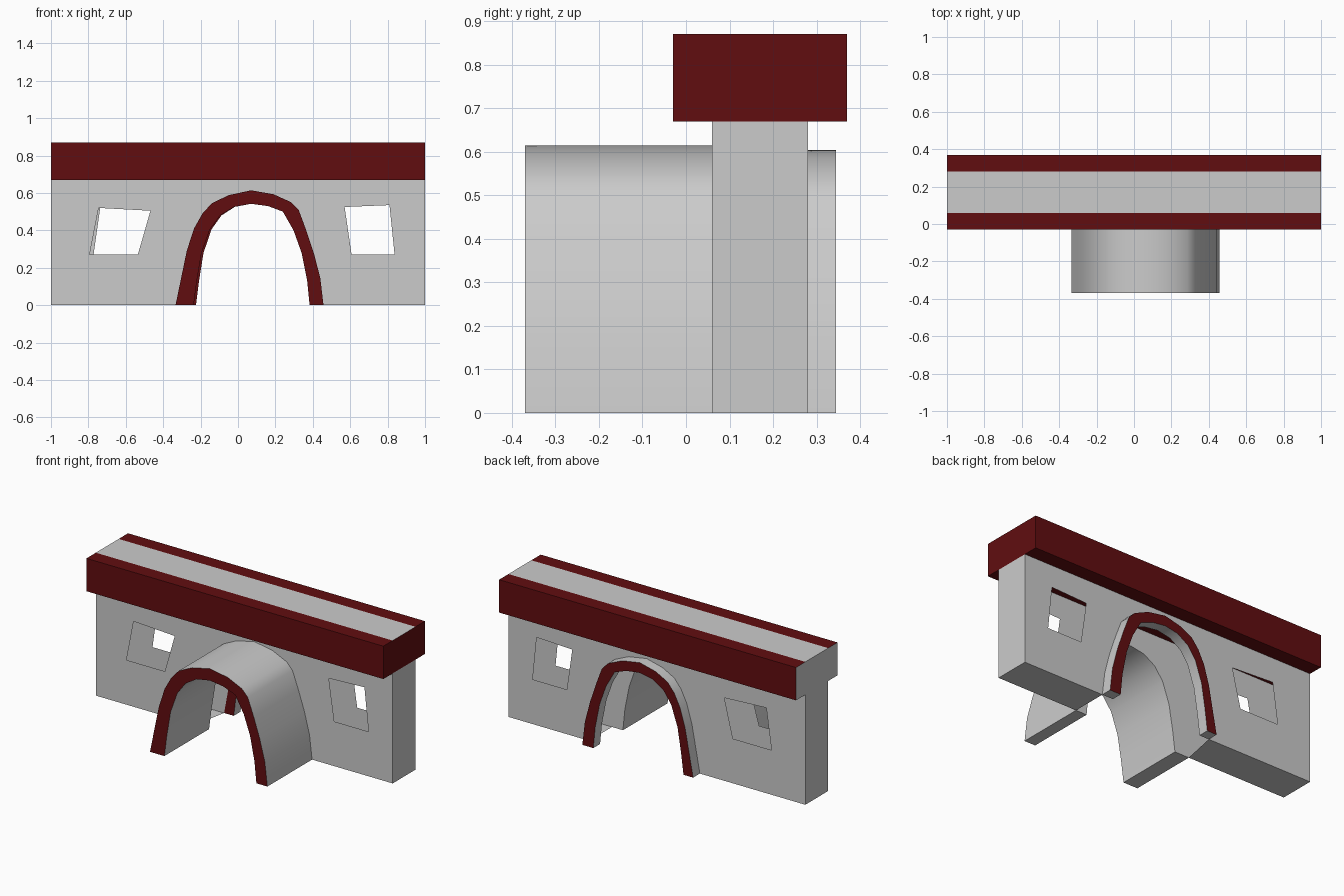
import bpy, bmesh, math

if "Cube" in bpy.data.objects:
    bpy.data.objects.remove(bpy.data.objects["Cube"])

red = bpy.data.materials.new("dark_red")
red.diffuse_color = (0.12, 0.004, 0.005, 1)
red.use_nodes = True
red.node_tree.nodes["Principled BSDF"].inputs["Base Color"].default_value = red.diffuse_color

# main levels: wall sheets in y, beam sides in y, wall top in z
Y0, Y1 = 0.06, 0.28
B0, B1 = -0.03, 0.37
TOP, CAP = 0.67, 0.87

# arch profiles (x, z), left foot to right foot
outer = [(-.334, 0), (-.304, .145), (-.274, .29), (-.235, .41), (-.19, .49),
         (-.14, .545), (-.05, .588), (.07, .614), (.19, .593), (.285, .55),
         (.325, .508), (.365, .40), (.405, .28), (.44, .145), (.457, 0)]
inner = [(-.237, 0), (-.22, .13), (-.195, .28), (-.15, .406), (-.095, .48),
         (-.02, .526), (.07, .542), (.16, .53), (.24, .50), (.297, .40),
         (.34, .28), (.37, .13), (.383, 0)]
# the rear ring is a little narrower on its left and lower
back_outer = [(x if x > .07 else .07 + (x - .07) * .89, z * .984) for x, z in outer]
back_inner = [(x if x > .07 else .07 + (x - .07) * .96, z) for x, z in inner]

right_window = [(.57, .525), (.81, .535), (.837, .272), (.607, .272)]
front_window = [(-.793, .272), (-.745, .52), (-.468, .505), (-.535, .272)]
back_window = [(-.772, .272), (-.737, .52), (-.455, .505), (-.512, .272)]


def finish(name, bm):
    mesh = bpy.data.meshes.new(name)
    bm.to_mesh(mesh)
    bm.free()
    mesh.materials.append(None)
    mesh.materials.append(red)
    ob = bpy.data.objects.new(name, mesh)
    bpy.context.collection.objects.link(ob)
    return ob


def sheet(bm, y, loops, facing):
    """Flat panel at y, filled between an outline and its holes."""
    edges = []
    for pts in loops:
        vs = [bm.verts.new((x, y, z)) for x, z in pts]
        edges += [bm.edges.new((vs[i - 1], vs[i])) for i in range(len(vs))]
    res = bmesh.ops.triangle_fill(bm, edges=edges, use_beauty=True)
    for f in res["geom"]:
        if isinstance(f, bmesh.types.BMFace):
            f.normal_update()
            if f.normal.y * facing < 0:
                f.normal_flip()


def quad(bm, *pts):
    return bm.faces.new([bm.verts.new(p) for p in pts])


def arch(name, out, inn, y0, y1, red_ends):
    """Solid arch band extruded from y0 to y1, with chosen ends red."""
    bm = bmesh.new()
    pts = out + inn[::-1]
    a = [bm.verts.new((x, y0, z)) for x, z in pts]
    b = [bm.verts.new((x, y1, z)) for x, z in pts]
    for vs, is_red in zip((a, b[::-1]), red_ends):
        bm.faces.new(vs).material_index = is_red
    for i in range(len(pts)):
        bm.faces.new((a[i - 1], a[i], b[i], b[i - 1]))
    bmesh.ops.recalc_face_normals(bm, faces=bm.faces[:])
    ob = finish(name, bm)
    bpy.ops.object.select_all(action='DESELECT')
    ob.select_set(True)
    bpy.context.view_layer.objects.active = ob
    bpy.ops.object.shade_smooth_by_angle(angle=math.radians(30))


# hollow wall: two thin panels, closed ends and bottom
bm = bmesh.new()
for y, notch, win, facing in ((Y0, outer, front_window, -1), (Y1, back_outer, back_window, 1)):
    outline = [(-1, TOP), (-1, 0)] + notch + [(1, 0), (1, TOP)]
    sheet(bm, y, (outline, win, right_window), facing)
quad(bm, (-1, Y0, 0), (-1, Y0, TOP), (-1, Y1, TOP), (-1, Y1, 0)).normal_flip()
quad(bm, (1, Y0, 0), (1, Y1, 0), (1, Y1, TOP), (1, Y0, TOP))
quad(bm, (-1, Y0, 0), (-1, Y1, 0), (back_outer[0][0], Y1, 0), (outer[0][0], Y0, 0))
quad(bm, (outer[-1][0], Y0, 0), (back_outer[-1][0], Y1, 0), (1, Y1, 0), (1, Y0, 0))
bmesh.ops.remove_doubles(bm, verts=bm.verts[:], dist=1e-5)
bmesh.ops.recalc_face_normals(bm, faces=bm.faces[:])
bmesh.ops.dissolve_limit(bm, angle_limit=0.01, verts=bm.verts[:], edges=bm.edges[:])
finish("wall", bm)

# entrance tunnel in front and short ring behind
arch("front_tunnel", outer, inner, -0.37, Y0, (1, 0))
arch("back_ring", back_outer, back_inner, Y1, 0.345, (1, 1))

# overhanging top beam: red, with a grey walkway strip and a grey left end
bm = bmesh.new()
section = [(B0, TOP), (B1, TOP), (B1, CAP), (Y1, CAP), (Y0, CAP), (B0, CAP)]
l = [bm.verts.new((-1, y, z)) for y, z in section]
r = [bm.verts.new((1, y, z)) for y, z in section]
bm.faces.new(l[::-1])
bm.faces.new(r).material_index = 1
for i in range(6):
    f = bm.faces.new((l[i - 1], l[i], r[i], r[i - 1]))
    f.material_index = 0 if i == 4 else 1
bmesh.ops.recalc_face_normals(bm, faces=bm.faces[:])
finish("top_beam", bm)
